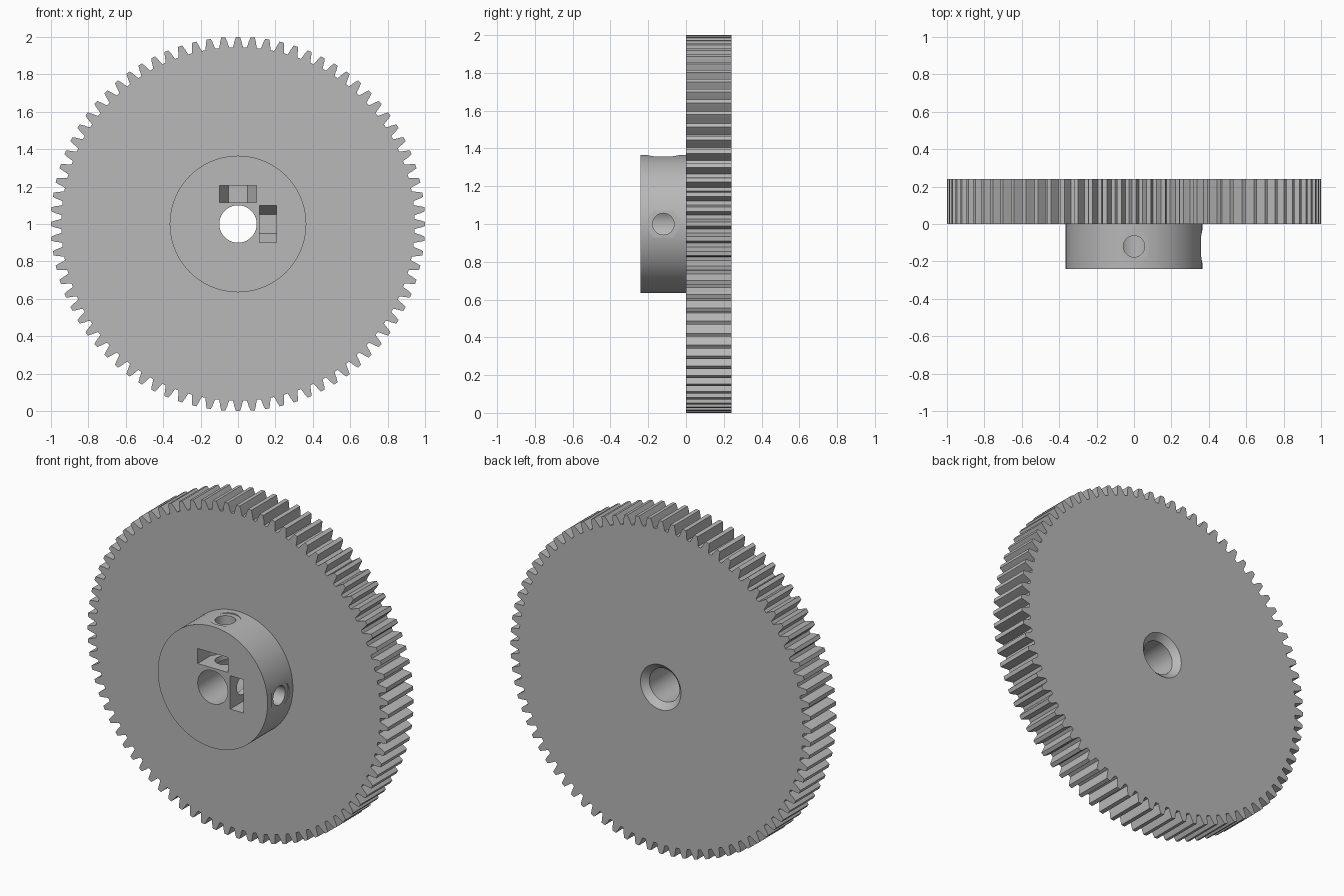
import bpy, bmesh, math
from mathutils import Matrix, Vector

cube = bpy.data.objects.get("Cube")
if cube:
    bpy.data.objects.remove(cube, do_unlink=True)

TEETH = 80
THICK = 0.24          # gear and hub are equally thick
HUB_R = 0.365
BORE_R = 0.1
SCREW_Y = -THICK / 2
CENTRE = Matrix.Translation((0, 0, 1))

grey = bpy.data.materials.new("plain_grey")
grey.use_nodes = True
colour = (0.48, 0.48, 0.48, 1)
grey.diffuse_color = colour
grey.node_tree.nodes["Principled BSDF"].inputs["Base Color"].default_value = colour


def finish(name, bm):
    bmesh.ops.recalc_face_normals(bm, faces=bm.faces)
    mesh = bpy.data.meshes.new(name)
    bm.to_mesh(mesh)
    bm.free()
    mesh.materials.append(grey)
    obj = bpy.data.objects.new(name, mesh)
    bpy.context.collection.objects.link(obj)
    return obj


def prism(name, points, shift, matrix):
    """Closed outline pushed along a vector."""
    bm = bmesh.new()
    face = bm.faces.new([bm.verts.new(p) for p in points])
    ext = bmesh.ops.extrude_face_region(bm, geom=[face], use_keep_orig=True)
    moved = [v for v in ext["geom"] if isinstance(v, bmesh.types.BMVert)]
    bmesh.ops.translate(bm, verts=moved, vec=Vector(shift))
    bm.transform(matrix)
    return finish(name, bm)


def lathe_y(name, y0, r0, y1, r1, segments=64):
    """Cylinder or cone about the gear axis."""
    bm = bmesh.new()
    turn = CENTRE @ Matrix.Translation((0, (y0 + y1) / 2, 0)) @ Matrix.Rotation(math.pi / 2, 4, 'X')
    bmesh.ops.create_cone(bm, cap_ends=True, segments=segments, radius1=r1, radius2=r0,
                          depth=y1 - y0, matrix=turn)
    return finish(name, bm)


def radial_hole(name, radius, start, end, turn):
    """Round cutter pointing outward from the axis."""
    bm = bmesh.new()
    place = turn @ Matrix.Translation((0, SCREW_Y, (start + end) / 2))
    bmesh.ops.create_cone(bm, cap_ends=True, segments=40, radius1=radius, radius2=radius,
                          depth=end - start, matrix=place)
    return finish(name, bm)


def cut(obj, cutters):
    bpy.ops.object.select_all(action='DESELECT')
    bpy.context.view_layer.objects.active = obj
    obj.select_set(True)
    for c in cutters:
        mod = obj.modifiers.new("cut", 'BOOLEAN')
        mod.operation = 'DIFFERENCE'
        mod.solver = 'EXACT'
        mod.object = c
        bpy.ops.object.modifier_apply(modifier=mod.name)
    for c in cutters:
        bpy.data.objects.remove(c, do_unlink=True)
    bpy.ops.object.shade_smooth_by_angle(angle=math.radians(25))


# Toothed wheel: radius and half width up one tooth flank, mirrored and repeated
flank = [(0.945, 0.0275), (0.957, 0.0235), (0.976, 0.0192), (1.0, 0.0113)]
tooth = [(r, -w / r) for r, w in flank] + [(r, w / r) for r, w in reversed(flank)]
outline = []
for i in range(TEETH):
    mid = math.tau * i / TEETH
    outline += [(r * math.cos(mid + a), 0, r * math.sin(mid + a)) for r, a in tooth]
wheel = prism("gear_wheel", outline, (0, THICK, 0), CENTRE)
cut(wheel, [lathe_y("bore_cutter", -0.1, BORE_R, 0.4, BORE_R),
            lathe_y("countersink_cutter", 0.195, 0.09, 0.255, 0.15)])

# Hub with bore, and two nut slots with set screw holes (top and left side)
hub = lathe_y("hub", -THICK, HUB_R, 0, HUB_R, 128)
cutters = [lathe_y("hub_bore_cutter", -0.4, BORE_R, 0.1, BORE_R)]
deep = SCREW_Y + 0.1 * math.sin(math.pi / 3)
slot = [(-0.1, -0.3), (0.1, -0.3), (0.1, SCREW_Y), (0.05, deep), (-0.05, deep), (-0.1, SCREW_Y)]
for angle in (0, math.pi / 2):
    turn = CENTRE @ Matrix.Rotation(angle, 4, 'Y')
    cutters.append(prism("nut_slot_cutter", [(x, y, 0.116) for x, y in slot], (0, 0, 0.09), turn))
    cutters.append(radial_hole("screw_hole_cutter", 0.057, 0.01, 0.5, turn))
    cutters.append(radial_hole("spot_face_cutter", 0.085, 0.358, 0.5, turn))
cut(hub, cutters)
